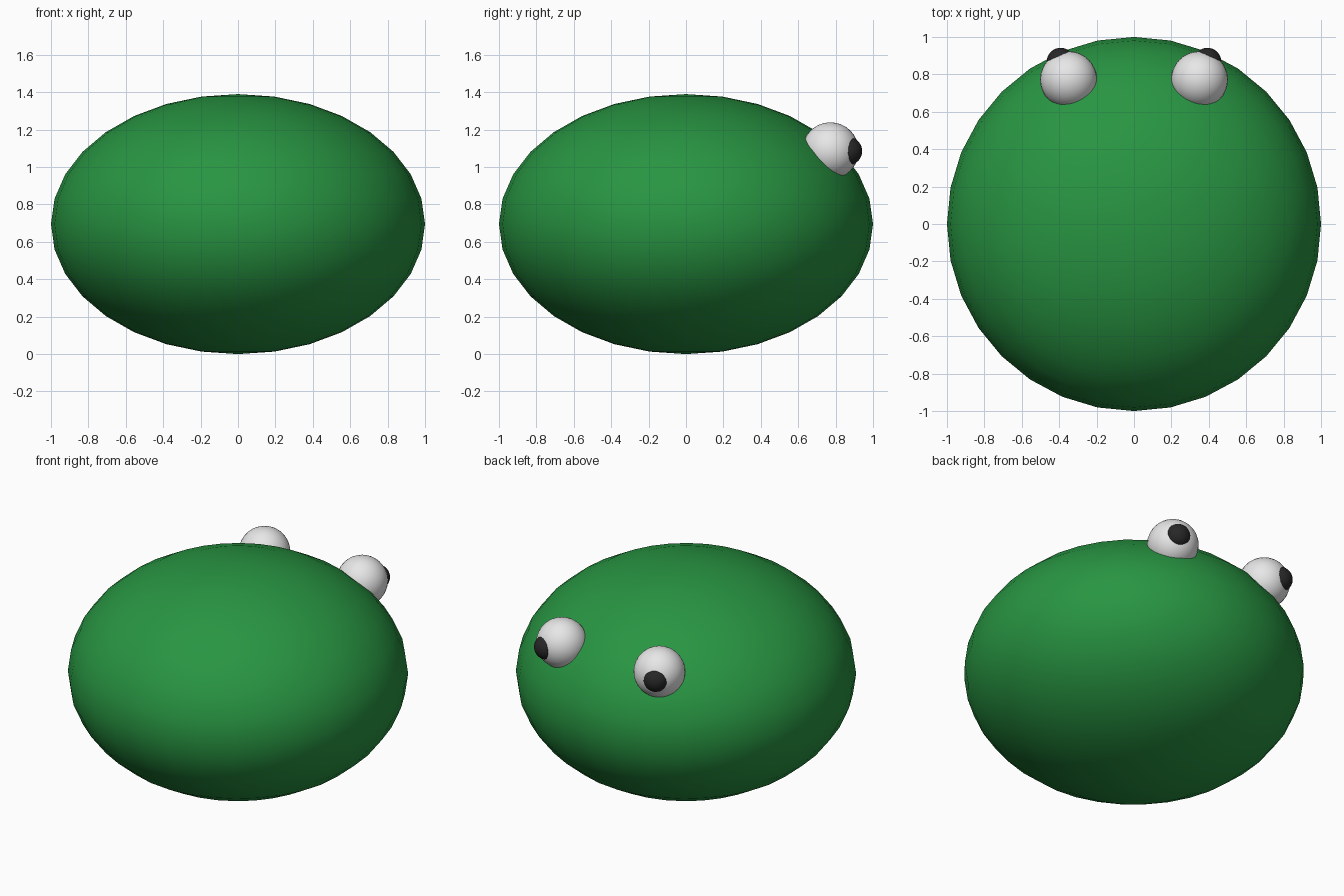
import bpy

if "Cube" in bpy.data.objects:
    bpy.data.objects.remove(bpy.data.objects["Cube"])


def material(name, color):
    mat = bpy.data.materials.new(name)
    mat.diffuse_color = (*color, 1.0)
    mat.use_nodes = True
    mat.node_tree.nodes["Principled BSDF"].inputs["Base Color"].default_value = mat.diffuse_color
    return mat


green = material("leaf_green", (0.021, 0.30, 0.054))
white = material("eye_white", (0.8, 0.8, 0.8))
black = material("pupil_black", (0.02, 0.02, 0.02))


def ball(name, center, radii, mat):
    """Smooth-shaded ellipsoid."""
    bpy.ops.mesh.primitive_uv_sphere_add(segments=32, ring_count=16, radius=1, location=center)
    obj = bpy.context.object
    obj.name = name
    obj.scale = radii
    bpy.ops.object.transform_apply(location=False, rotation=False, scale=True)
    bpy.ops.object.shade_smooth()
    obj.data.materials.append(mat)
    return obj


# Squashed round body
ball("body", (0, 0, 0.695), (1, 1, 0.695), green)

# Pair of eyes on the upper back, pupils turned slightly outward
for side, label in ((-1, "left"), (1, "right")):
    ball(f"{label}_eye", (side * 0.35, 0.772, 1.087), (0.152,) * 3, white)
    ball(f"{label}_pupil", (side * 0.392, 0.867, 1.085), (0.075,) * 3, black)
